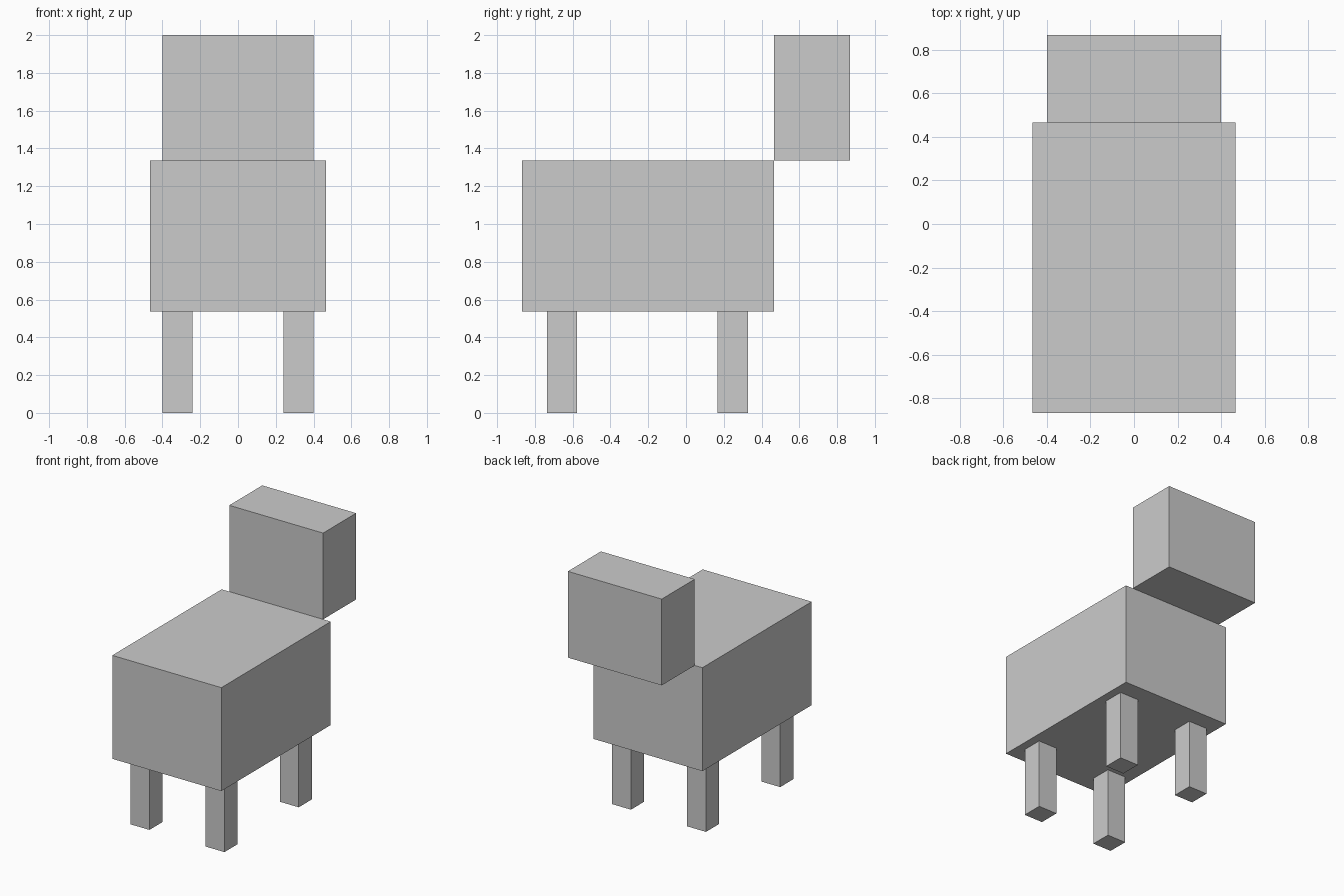
import bpy

if "Cube" in bpy.data.objects:
    bpy.data.objects.remove(bpy.data.objects["Cube"])


def box(name, x, y, z):
    """Add a box spanning the given (min, max) ranges."""
    spans = (x, y, z)
    bpy.ops.mesh.primitive_cube_add(size=1, location=[(a + b) / 2 for a, b in spans])
    obj = bpy.context.object
    obj.name = name
    obj.scale = [b - a for a, b in spans]
    bpy.ops.object.transform_apply(location=False, rotation=False, scale=True)
    return obj


# Body and head; the head meets the body along one edge
box("body", (-0.465, 0.465), (-0.867, 0.465), (0.538, 1.335))
box("head", (-0.4, 0.4), (0.465, 0.867), (1.335, 2.0))

# Four legs
LEG = 0.16
for end, y in (("tail_end", -0.736), ("head_end", 0.168)):
    for side, x in (("left", -0.4), ("right", 0.4 - LEG)):
        box(f"{end}_{side}_leg", (x, x + LEG), (y, y + LEG), (0, 0.538))
